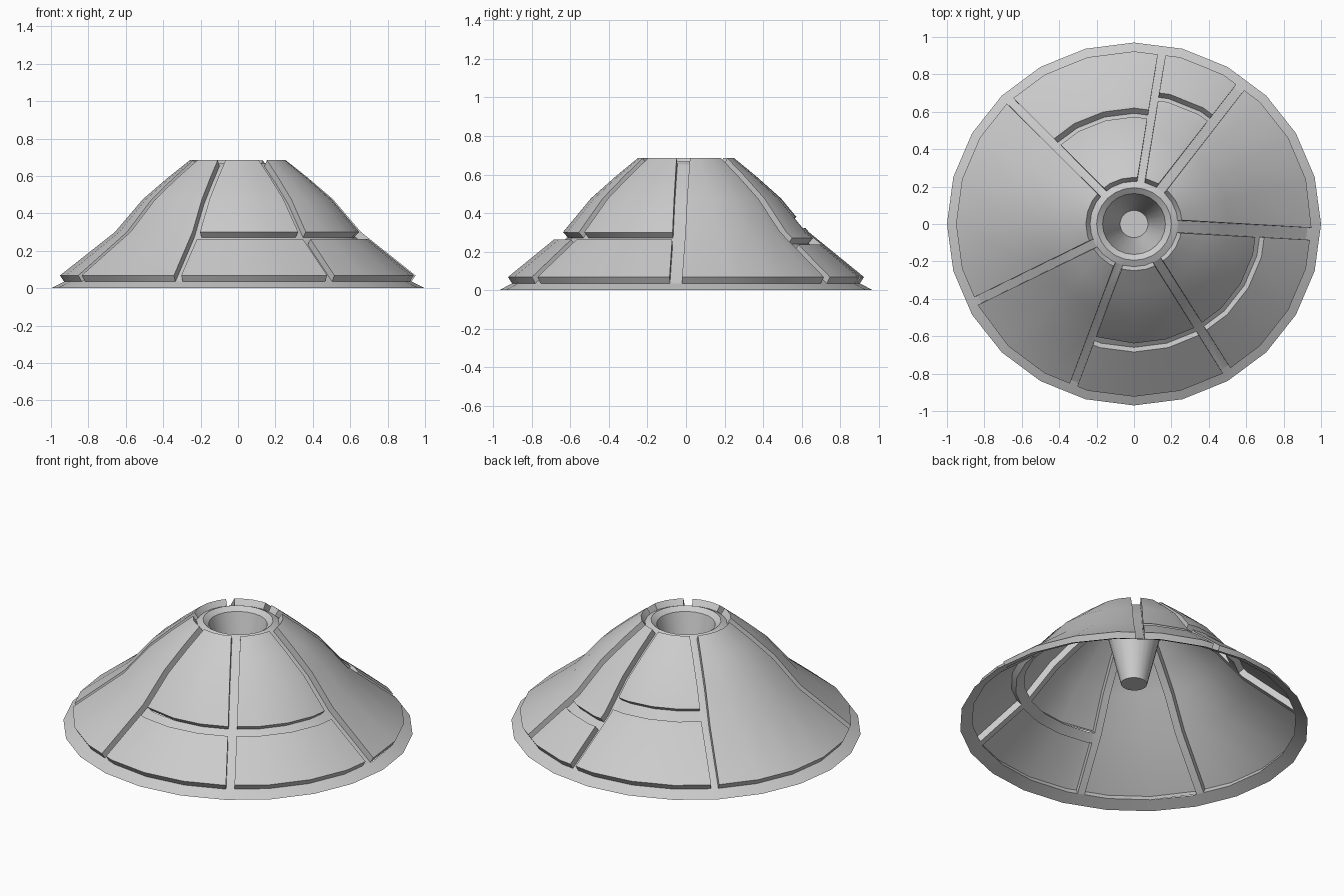
import bpy, bmesh
from math import radians, degrees, sin, cos, hypot

if "Cube" in bpy.data.objects:
    bpy.data.objects.remove(bpy.data.objects["Cube"])

SIDES, STEP, SQUASH, LIFT = 24, 15, 0.97, 0.04
# radius / height profile of the sunken cone sheet
PROFILE = [(1, 0), (.93, .035), (.63, .272), (.48, .448), (.35, .56), (.235, .652), (.2, .668)]
R_OUT, R_IN = .93, .235


def height(r):
    for (r0, z0), (r1, z1) in zip(PROFILE, PROFILE[1:]):
        if r >= r1 - 1e-6:
            return z0 + (z1 - z0) * (r0 - r) / (r0 - r1)
    return PROFILE[-1][1]


def ring_point(deg, r, z):
    # point on a 24-sided, slightly oval ring
    k = cos(radians(STEP / 2)) / cos(radians(deg % STEP - STEP / 2))
    return (r * k * cos(radians(deg)), r * k * sin(radians(deg)) * SQUASH, z)


def surf(deg, r, lift):
    a, b = max(r - .06, .2), min(r + .06, 1)
    dz, dr = height(a) - height(b), b - a
    n = hypot(dz, dr)
    return ring_point(deg, r + lift * dz / n, height(r) + lift * dr / n)


def patch(bm, left, right, r_out, r_in, lift=0):
    # left/right edges are (centre angle, sideways offset) of a straight spoke
    def ang(edge, r):
        return edge[0] + degrees(edge[1] / r)
    lo = max(ang(left, r_in), ang(left, r_out))
    hi = min(ang(right, r_in), ang(right, r_out))
    mids = [m for m in range(-360, 721, STEP) if lo + .5 < m < hi - .5]
    rows = [r_out] + [r for r, _ in PROFILE if r_in + .005 < r < r_out - .005] + [r_in]

    def grid(h):
        return [[bm.verts.new(surf(a, r, h))
                 for a in [ang(left, r)] + mids + [ang(right, r)]] for r in rows]

    def border(g):
        return g[0] + [row[-1] for row in g[1:]] + g[-1][-2::-1] + [row[0] for row in g[-2:0:-1]]
    top = grid(lift)
    for p, q in zip(top, top[1:]):
        for i in range(len(p) - 1):
            bm.faces.new((p[i], p[i + 1], q[i + 1], q[i]))
    if lift:
        t, b = border(top), border(grid(lift * 0))
        used = set(t) | set(b)
        for i in range(len(t)):
            j = (i + 1) % len(t)
            bm.faces.new((b[i], b[j], t[j], t[i]))
        bmesh.ops.delete(bm, geom=[v for v in bm.verts if not v.link_faces and v not in used],
                         context='VERTS')


def rings(bm, points, cap=False):
    loops = [[bm.verts.new(ring_point(i * STEP, r, z)) for i in range(SIDES)] for r, z in points]
    for p, q in zip(loops, loops[1:]):
        for i in range(SIDES):
            j = (i + 1) % SIDES
            bm.faces.new((p[i], p[j], q[j], q[i]))
    if cap:
        bm.faces.new(loops[-1])


def finish(bm, name):
    bmesh.ops.remove_doubles(bm, verts=bm.verts, dist=.0005)
    mesh = bpy.data.meshes.new(name)
    bm.to_mesh(mesh)
    bm.free()
    ob = bpy.data.objects.new(name, mesh)
    bpy.context.collection.objects.link(ob)
    bpy.ops.object.select_all(action='DESELECT')
    ob.select_set(True)
    bpy.context.view_layer.objects.active = ob
    bpy.ops.object.shade_smooth_by_angle(angle=radians(28))


# spoke grooves: angle and half width; splits: lower edge of upper panel, top of lower panel
SPOKES = [(-110, .021), (-58.5, .024), (-3.3, .033), (53, .026), (81, .02), (134.3, .022), (206.7, .023)]
SPLITS = {0: (.63, .68), 1: (.63, .68), 3: (.67, .715), 4: (.56, .61)}

# sunken frame: outer rim, top collar, spoke grooves and cross grooves
frame = bmesh.new()
rings(frame, PROFILE[:2])
rings(frame, PROFILE[-2:])
for a, w in SPOKES:
    patch(frame, (a, -w), (a, w), R_OUT, R_IN)

# raised panels, some split by a cross groove
for k, (a, w) in enumerate(SPOKES):
    b, v = SPOKES[(k + 1) % len(SPOKES)]
    if b < a:
        b += 360
    left, right = (a, w), (b, -v)
    spans = [(R_OUT, R_IN)]
    if k in SPLITS:
        inner, outer = SPLITS[k]
        spans = [(R_OUT, outer), (inner, R_IN)]
        patch(frame, left, right, outer, inner)
    for i, (ro, ri) in enumerate(spans):
        bm = bmesh.new()
        patch(bm, left, right, ro, ri, LIFT)
        finish(bm, f"panel_{k + 1}_{'upper' if i else 'lower'}")
finish(frame, "groove_frame")

# central funnel hanging below the collar
bm = bmesh.new()
rings(bm, [(.2, .668), (.168, .645), (.075, .265)], cap=True)
bmesh.ops.reverse_faces(bm, faces=[f for f in bm.faces if f.normal.z < -.9])
finish(bm, "funnel")
